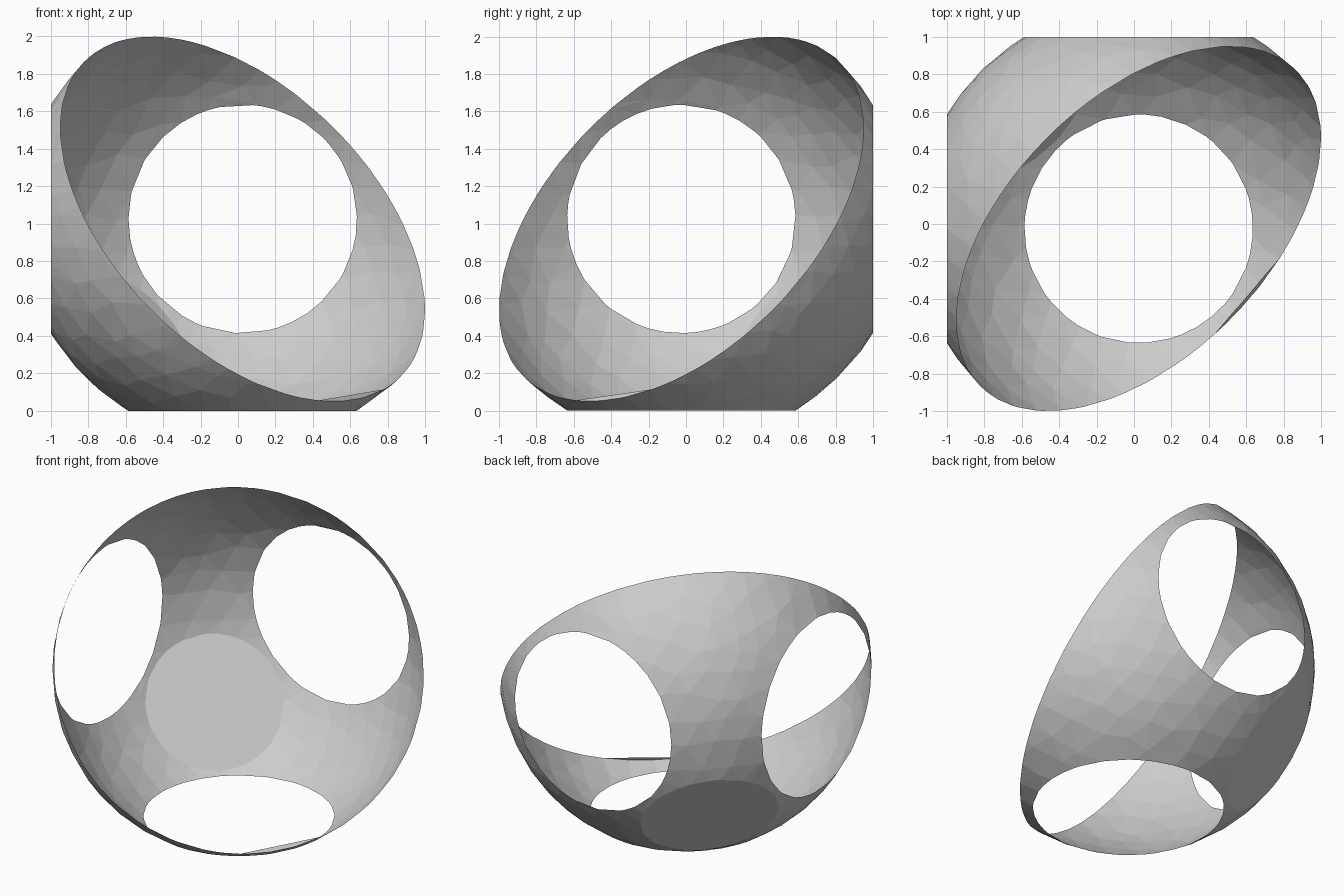
import bpy, bmesh, random
from math import sqrt
from mathutils import Vector

cube = bpy.data.objects.get("Cube")
if cube:
    bpy.data.objects.remove(cube)
random.seed(4)

R = 1.193                                   # sphere radius
CENTRE = Vector((0.025, -0.025, 1.025))
OPEN = Vector((1, -1, 1)).normalized()      # the bowl opens this way

grey = bpy.data.materials.new("plain grey")
grey.use_nodes = True
grey.diffuse_color = (0.6, 0.6, 0.6, 1)
grey.node_tree.nodes["Principled BSDF"].inputs["Base Color"].default_value = (0.6, 0.6, 0.6, 1)

# Slightly irregular faceted sphere
bm = bmesh.new()
bmesh.ops.create_icosphere(bm, subdivisions=4, radius=R)
for v in bm.verts:
    v.co += Vector([random.uniform(-0.035, 0.035) for _ in range(3)])
    v.co = v.co.normalized() * R


def slice_off(normal, dist):
    """Remove the sphere beyond a plane and snap the cut to a true circle."""
    cut = bmesh.ops.bisect_plane(
        bm, geom=bm.verts[:] + bm.edges[:] + bm.faces[:], dist=1e-5,
        plane_co=normal * dist, plane_no=normal, clear_outer=True)["geom_cut"]
    ring = [v for v in cut if isinstance(v, bmesh.types.BMVert)]
    edges = [e for e in cut if isinstance(e, bmesh.types.BMEdge)]
    for v in ring:
        radial = v.co - normal * v.co.dot(normal)
        v.co = normal * dist + radial.normalized() * sqrt(R * R - dist * dist)
    return ring, edges


# Open rim, then three round holes
rim, _ = slice_off(OPEN, 0)
for axis in ((-1, 0, 0), (0, 1, 0), (0, 0, -1)):
    slice_off(Vector(axis), 1.025)

# Flat disc closing the pole of the bowl
_, disc_edges = slice_off(-OPEN, 1.106)
bmesh.ops.contextual_create(bm, geom=disc_edges)
bmesh.ops.recalc_face_normals(bm, faces=bm.faces[:])

# Thin flat web across the lowest part of the rim
low = Vector((0.585, -0.335, -0.92)).normalized()
side = OPEN.cross(low)
web = sorted((v for v in rim if v.co.dot(low) > R - 0.05), key=lambda v: v.co.dot(side))
bm.faces.new(web)

bmesh.ops.triangulate(bm, faces=[f for f in bm.faces if len(f.verts) == 4])
mesh = bpy.data.meshes.new("pierced_bowl")
bm.to_mesh(mesh)
bm.free()
mesh.materials.append(grey)
bowl = bpy.data.objects.new("pierced_bowl", mesh)
bowl.location = CENTRE
bpy.context.collection.objects.link(bowl)
